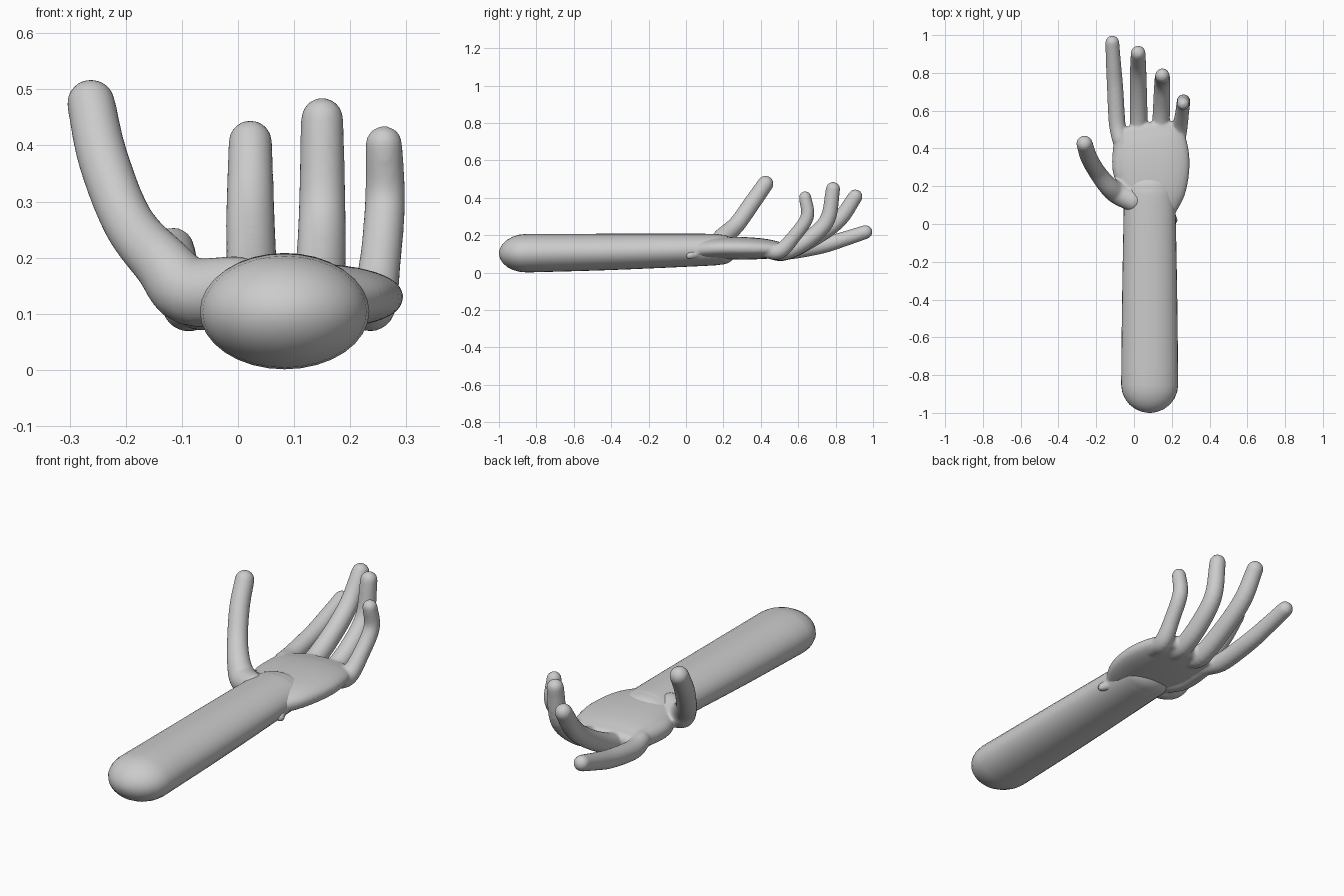
import bpy, bmesh, math
from mathutils import Vector

if "Cube" in bpy.data.objects:
    bpy.data.objects.remove(bpy.data.objects["Cube"])

SIDES = 32


def spline(rows, n):
    """Smoothly resample rows of numbers (Catmull-Rom)."""
    rows = [Vector(r) for r in rows]
    pts = [rows[0] * 2 - rows[1]] + rows + [rows[-1] * 2 - rows[-2]]
    out = []
    for i in range(1, len(pts) - 2):
        p0, p1, p2, p3 = pts[i - 1:i + 3]
        for k in range(n):
            t = k / n
            out.append(0.5 * (2 * p1 + (p2 - p0) * t + (2 * p0 - 5 * p1 + 4 * p2 - p3) * t * t
                              + (3 * p1 - p0 - 3 * p2 + p3) * t ** 3))
    return out + [rows[-1]]


def limb(bm, rows, cap0, cap1, power=2.0, n=5):
    """Round-ended tube; each row is x, y, z, half width, half thickness."""
    s = spline(rows, n)
    pos = [Vector(r[:3]) for r in s]
    rad = [(r[3], r[4]) for r in s]
    last = len(s) - 1
    tan = [(pos[min(i + 1, last)] - pos[max(i - 1, 0)]).normalized() for i in range(last + 1)]
    angles = [math.radians(a) for a in (86, 75, 60, 45, 30, 15)]
    rings = [(pos[0] - tan[0] * cap0 * math.sin(a), tan[0], rad[0], math.cos(a)) for a in angles]
    rings += [(pos[i], tan[i], rad[i], 1) for i in range(last + 1)]
    rings += [(pos[-1] + tan[-1] * cap1 * math.sin(a), tan[-1], rad[-1], math.cos(a))
              for a in reversed(angles)]
    loops = []
    for p, t, (w, h), k in rings:
        side = Vector((1, 0, 0))
        side = (side - t * side.dot(t)).normalized()
        up = side.cross(t)
        loop = []
        for j in range(SIDES):
            a = 2 * math.pi * j / SIDES
            c, d = math.cos(a), math.sin(a)
            c = math.copysign(abs(c) ** (2 / power), c)
            d = math.copysign(abs(d) ** (2 / power), d)
            loop.append(bm.verts.new(p + side * c * w * k + up * d * h * k))
        loops.append(loop)
    for a, b in zip(loops, loops[1:]):
        for j in range(SIDES):
            m = (j + 1) % SIDES
            bm.faces.new((a[j], a[m], b[m], b[j]))
    bm.faces.new(loops[0][::-1])
    bm.faces.new(loops[-1])


def finish(bm, name):
    bmesh.ops.recalc_face_normals(bm, faces=bm.faces)
    me = bpy.data.meshes.new(name)
    bm.to_mesh(me)
    bm.free()
    me.shade_smooth()
    ob = bpy.data.objects.new(name, me)
    bpy.context.collection.objects.link(ob)
    return ob


# Forearm, slightly tapering to the wrist
bm = bmesh.new()
limb(bm, [(0.083, -0.85, 0.104, 0.151, 0.103), (0.083, -0.4, 0.111, 0.146, 0.097),
          (0.083, 0.1, 0.122, 0.137, 0.086), (0.083, 0.19, 0.123, 0.135, 0.08)], 0.15, 0.08)
finish(bm, "forearm")

# Palm
bm = bmesh.new()
limb(bm, [(0.09, 0.07, 0.122, 0.13, 0.05), (0.1, 0.18, 0.13, 0.175, 0.058),
          (0.1, 0.31, 0.13, 0.195, 0.06), (0.093, 0.42, 0.127, 0.188, 0.054),
          (0.083, 0.5, 0.122, 0.165, 0.042)], 0.04, 0.04, 2.3)

# Fingers
fingers = [
    [(-0.075, 0.45, 0.12, 0.042), (-0.09, 0.54, 0.113, 0.044), (-0.1, 0.72, 0.143, 0.043),
     (-0.108, 0.84, 0.178, 0.04), (-0.115, 0.96, 0.217, 0.037)],
    [(0.025, 0.44, 0.12, 0.045), (0.025, 0.53, 0.112, 0.047), (0.024, 0.69, 0.19, 0.045),
     (0.022, 0.82, 0.285, 0.043), (0.022, 0.905, 0.406, 0.039)],
    [(0.135, 0.44, 0.12, 0.045), (0.142, 0.53, 0.113, 0.046), (0.147, 0.65, 0.175, 0.045),
     (0.15, 0.755, 0.28, 0.042), (0.15, 0.786, 0.447, 0.038)],
    [(0.225, 0.42, 0.12, 0.042), (0.24, 0.5, 0.115, 0.042), (0.253, 0.575, 0.19, 0.037),
     (0.262, 0.648, 0.298, 0.036), (0.26, 0.637, 0.402, 0.033)],
]
for f in fingers:
    limb(bm, [(*p, p[3]) for p in f], f[0][3], f[-1][3])

# Thumb with its fleshy base
limb(bm, [(*p, p[3]) for p in [
    (0.0, 0.12, 0.145, 0.058), (-0.085, 0.165, 0.14, 0.062), (-0.135, 0.2, 0.19, 0.052),
    (-0.195, 0.275, 0.262, 0.046), (-0.24, 0.355, 0.375, 0.045), (-0.262, 0.425, 0.475, 0.043)]],
    0.05, 0.043)
limb(bm, [(0.03, 0.14, 0.12, 0.05, 0.04), (-0.06, 0.27, 0.115, 0.05, 0.045),
          (-0.065, 0.44, 0.12, 0.044, 0.042)], 0.04, 0.04)

# Outer wrist knob
limb(bm, [(0.19, 0.05, 0.1, 0.03, 0.03), (0.212, 0.02, 0.09, 0.02, 0.02)], 0.02, 0.02)

hand = finish(bm, "hand")
rm = hand.modifiers.new("fuse", 'REMESH')
rm.mode = 'VOXEL'
rm.voxel_size = 0.007
rm.use_smooth_shade = True
sm = hand.modifiers.new("soften", 'SMOOTH')
sm.factor = 0.5
sm.iterations = 6
